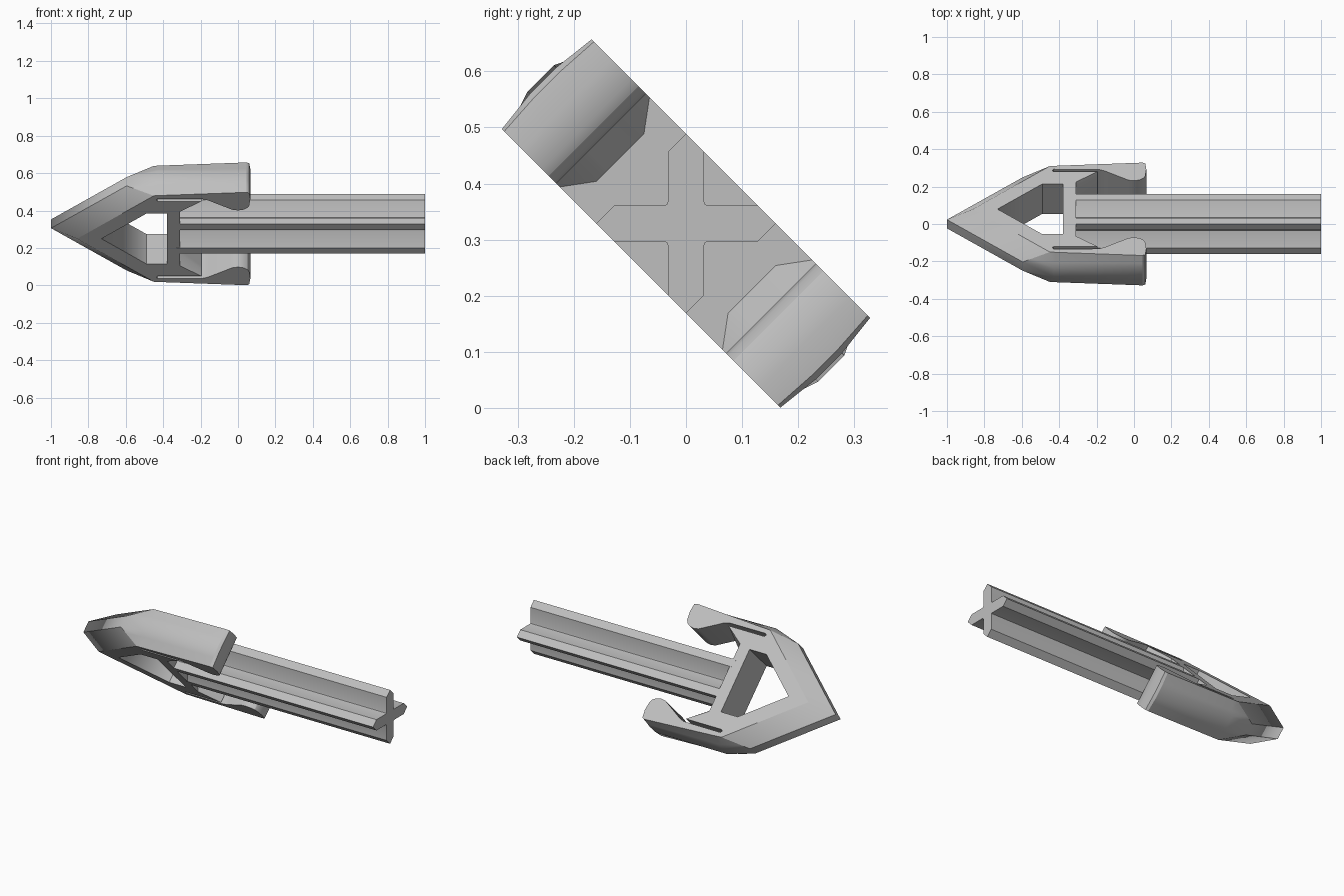
import bpy
import bmesh
import math

cube = bpy.data.objects.get("Cube")
if cube:
    bpy.data.objects.remove(cube, do_unlink=True)

CENTRE_Z = 0.329
HALF = 0.113      # half thickness of the head plate

grey = bpy.data.materials.new("plain_grey")
grey.use_nodes = True
grey.diffuse_color = (0.52, 0.52, 0.52, 1)
grey.node_tree.nodes["Principled BSDF"].inputs["Base Color"].default_value = grey.diffuse_color


def add_object(name, bm):
    mesh = bpy.data.meshes.new(name)
    bm.to_mesh(mesh)
    bm.free()
    mesh.materials.append(grey)
    obj = bpy.data.objects.new(name, mesh)
    bpy.context.collection.objects.link(obj)
    obj.location.z = CENTRE_Z
    bpy.ops.object.select_all(action='DESELECT')
    obj.select_set(True)
    bpy.context.view_layer.objects.active = obj
    bpy.ops.object.shade_smooth_by_angle(angle=math.radians(25))
    return obj


def loft(rings, skip_axis=False):
    """Join equal rings of points, cap both ends; optionally leave the mirror seam open."""
    bm = bmesh.new()
    loops = [[bm.verts.new(p) for p in ring] for ring in rings]
    count = len(loops[0])
    for lo, hi in zip(loops, loops[1:]):
        for i in range(count):
            j = (i + 1) % count
            if skip_axis and abs(lo[i].co.y) < 1e-6 and abs(lo[j].co.y) < 1e-6:
                continue
            bm.faces.new((hi[i], hi[j], lo[j], lo[i]))
    bm.faces.new(loops[0])
    bm.faces.new(loops[-1][::-1])
    return bm


# Half outline of the barbed head: (edge point, mid-thickness point) pairs
outer = [
    ((-0.86, 0), (-1.0, 0)),
    ((-0.45, 0.325), (-0.595, 0.32)),
    ((-0.42, 0.327), (-0.43, 0.366)),
    ((0.045, 0.351), (0.045, 0.36)),
    ((0.06, 0.345), (0.06, 0.35)),
]
# Hook, slot, gusset and the pointed window
inner = [
    (0.066, 0.30), (0.06, 0.25), (0.05, 0.233), (0.03, 0.22), (0, 0.214),
    (-0.03, 0.219), (-0.16, 0.29), (-0.19, 0.30),
    (-0.43, 0.301), (-0.437, 0.292), (-0.43, 0.283), (-0.195, 0.283),
]
gusset = ((-0.31, 0.205), (-0.31, 0.166))
window = [(-0.31, 0), (-0.38, 0), (-0.38, 0.19), (-0.49, 0.19), (-0.73, 0)]


def blend(pair, t):
    (ax, ay), (bx, by) = pair
    return (ax + (bx - ax) * t, ay + (by - ay) * t)


def head_ring(n):
    t_out = min(1, (HALF - abs(n)) / 0.08)
    t_in = min(1, (HALF - abs(n)) / 0.053)
    pts = [blend(p, t_out) for p in outer] + inner + [blend(gusset, t_in)] + window
    return [(x, u, n) for x, u in pts]


levels = [-HALF, -0.06, -0.033, 0.033, 0.06, HALF]
head = add_object("barbed_head", loft([head_ring(n) for n in levels], True))
head.rotation_euler.x = -math.pi / 4
mirror = head.modifiers.new("mirror_halves", 'MIRROR')
mirror.use_axis = (False, True, False)
mirror.merge_threshold = 0.0005

# Cross-section shaft with pointed ribs and small inner fillets
quarter = [(0, 0.16), (0.032, 0.128), (0.032, 0.04), (0.034, 0.034),
           (0.04, 0.032), (0.128, 0.032)]
section = []
for k in range(4):
    for y, z in quarter:
        for _ in range(k):
            y, z = z, -y
        section.append((y, z))
bm = loft([[(x, y, z) for y, z in section] for x in (-0.33, 1.0)])
bmesh.ops.recalc_face_normals(bm, faces=bm.faces)
add_object("cross_shaft", bm)
